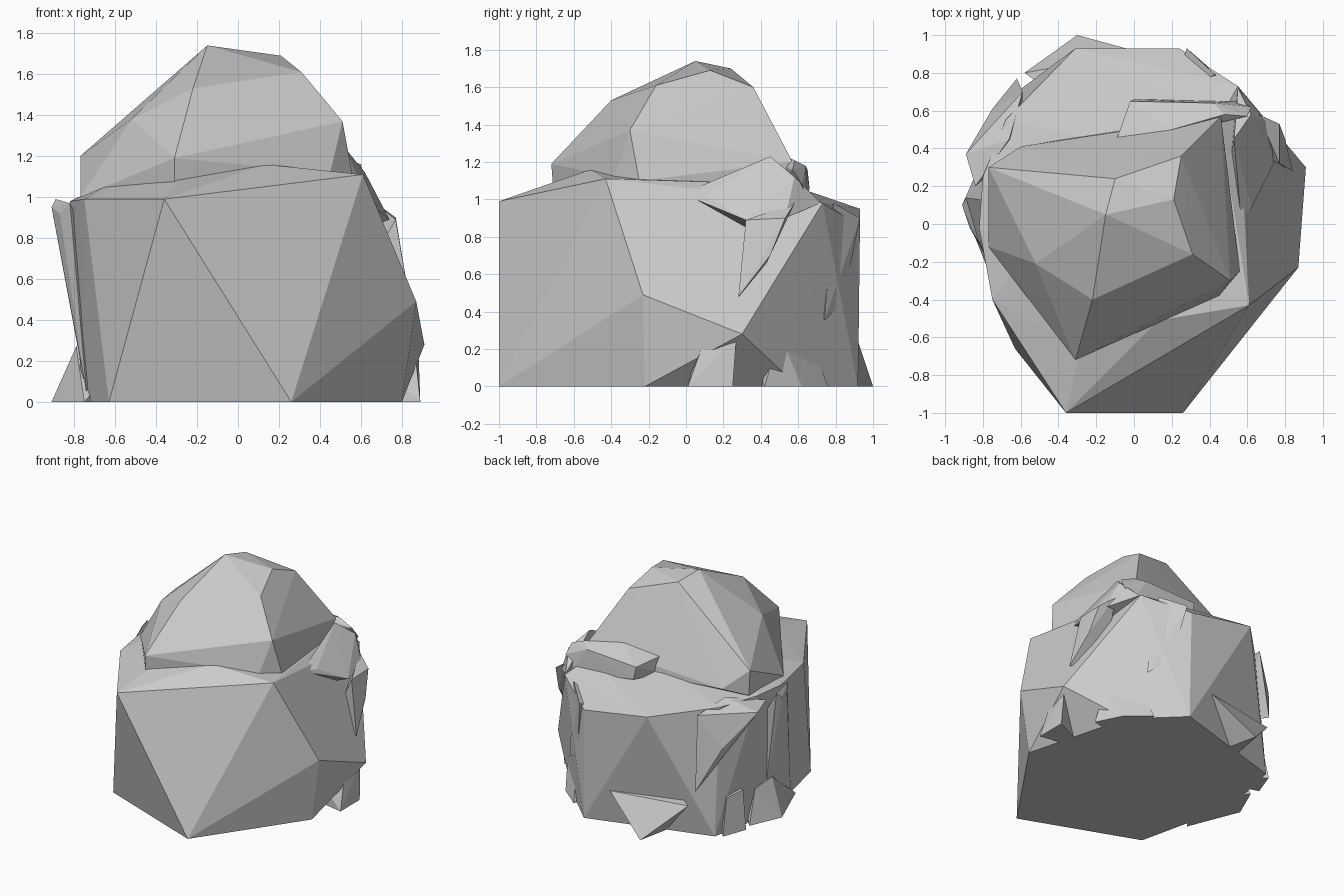
import bpy, bmesh


def rock(name, points):
    """Flat-shaded angular stone: the convex hull of a few corner points."""
    bm = bmesh.new()
    for p in points:
        bm.verts.new(p)
    res = bmesh.ops.convex_hull(bm, input=bm.verts[:])
    loose = {e for e in res["geom_interior"] if isinstance(e, bmesh.types.BMVert)}
    bmesh.ops.delete(bm, geom=list(loose), context="VERTS")
    bmesh.ops.recalc_face_normals(bm, faces=bm.faces[:])
    mesh = bpy.data.meshes.new(name)
    bm.to_mesh(mesh)
    bm.free()
    obj = bpy.data.objects.new(name, mesh)
    bpy.context.collection.objects.link(obj)
    return obj


# Big base boulder with a flat underside
rock("base_boulder", [
    (-.63, -.66, 0), (.26, -1, 0), (.80, -.22, 0), (.58, .60, 0),
    (.25, .92, 0), (-.70, .64, 0), (-.76, .35, 0), (-.76, -.1, 0),
    (-.36, -1, .99), (.61, -.43, 1.11), (.87, -.23, .49), (.91, .30, .28),
    (.55, .73, .98), (.24, .93, .86), (-.31, .93, .95), (-.68, .55, .98),
    (-.80, .25, .99), (-.82, -.02, .98), (-.75, -.40, .99),
    (.13, -.51, 1.16), (-.28, -.65, 1.10), (-.6, -.2, 1.08),
    (.45, .55, 1.08), (-.1, .42, 1.10)])

# Rounded boulder sitting on top
rock("top_boulder", [
    (-.15, .05, 1.74), (.21, .13, 1.69), (-.10, .24, 1.70), (.25, .36, 1.60),
    (.31, -.16, 1.61), (.51, -.30, 1.37), (-.22, -.40, 1.53), (-.52, -.21, 1.38),
    (.46, .57, 1.20), (.56, -.25, 1.10), (.45, -.38, 1.12), (-.31, -.72, 1.19),
    (-.31, -.71, 1.05), (-.77, -.12, 1.0), (-.77, .30, 1.20), (-.76, .30, 1.0),
    (-.60, .41, 1.05), (-.10, .41, 1.1), (.44, .58, 1.05)])

# Ledge stone behind the top boulder
rock("back_ledge", [
    (-.11, .40, 1.20), (-.02, .65, 1.16), (.20, .50, 1.24), (.48, .58, 1.21),
    (.42, .64, 1.18), (.60, .57, 1.16), (.62, .62, 1.08),
    (-.10, .42, 1.05), (0, .66, 1.06), (.55, .65, .98)])

# Slanted slabs along the right side
rock("right_shoulder_slab", [
    (.57, -.02, 1.03), (.62, .10, 1.02), (.53, .45, 1.23), (.62, .58, 1.12),
    (.74, .32, .89), (.72, .53, .90), (.55, .72, .98), (.5, .3, .8)])
rock("right_shard", [
    (.77, .32, .89), (.77, .53, .90), (.66, .58, .98), (.84, .28, .48),
    (.80, .45, .70), (.6, .4, .6)])

# Left side slab and back left shards
rock("left_slab", [
    (-.91, .10, .95), (-.89, .14, .99), (-.87, -.02, .92), (-.82, -.1, .97),
    (-.74, -.25, .05), (-.77, .1, .20), (-.6, .1, .5)])
rock("left_back_shard", [
    (-.89, .37, .93), (-.84, .20, .95), (-.66, .45, 1.02), (-.59, .70, .95),
    (-.75, .61, .70), (-.62, .77, .38), (-.6, .4, .5)])
rock("back_right_shard", [
    (.28, .93, .90), (.43, .79, .98), (.50, .74, .35),
    (.36, .84, .45), (.2, .7, .8)])

# Small chips around the foot
for name, top, foot in [
    ("right_chip", [(.86, .11, .28), (.88, .27, .27)],
     [(.89, .01, 0), (.89, .25, 0)]),
    ("back_chip", [(-.58, .80, .27), (.03, .91, .27)],
     [(-.30, 1.0, 0), (-.35, .75, 0)]),
    ("left_chip", [(-.79, .05, .27), (-.78, .25, .25)],
     [(-.91, .10, 0), (-.80, .35, 0), (-.75, -.30, 0)]),
    ("left_back_chip", [(-.78, .40, .30), (-.74, .55, .28)],
     [(-.75, .61, 0), (-.82, .42, 0)]),
    ("back_right_chip", [(.50, .65, .28), (.68, .50, .28)],
     [(.62, .62, 0), (.45, .76, 0), (.72, .42, 0)]),
]:
    core = [(.6 * sum(p[0] for p in foot) / len(foot),
             .6 * sum(p[1] for p in foot) / len(foot), z) for z in (0, .3)]
    rock(name, top + foot + core)
